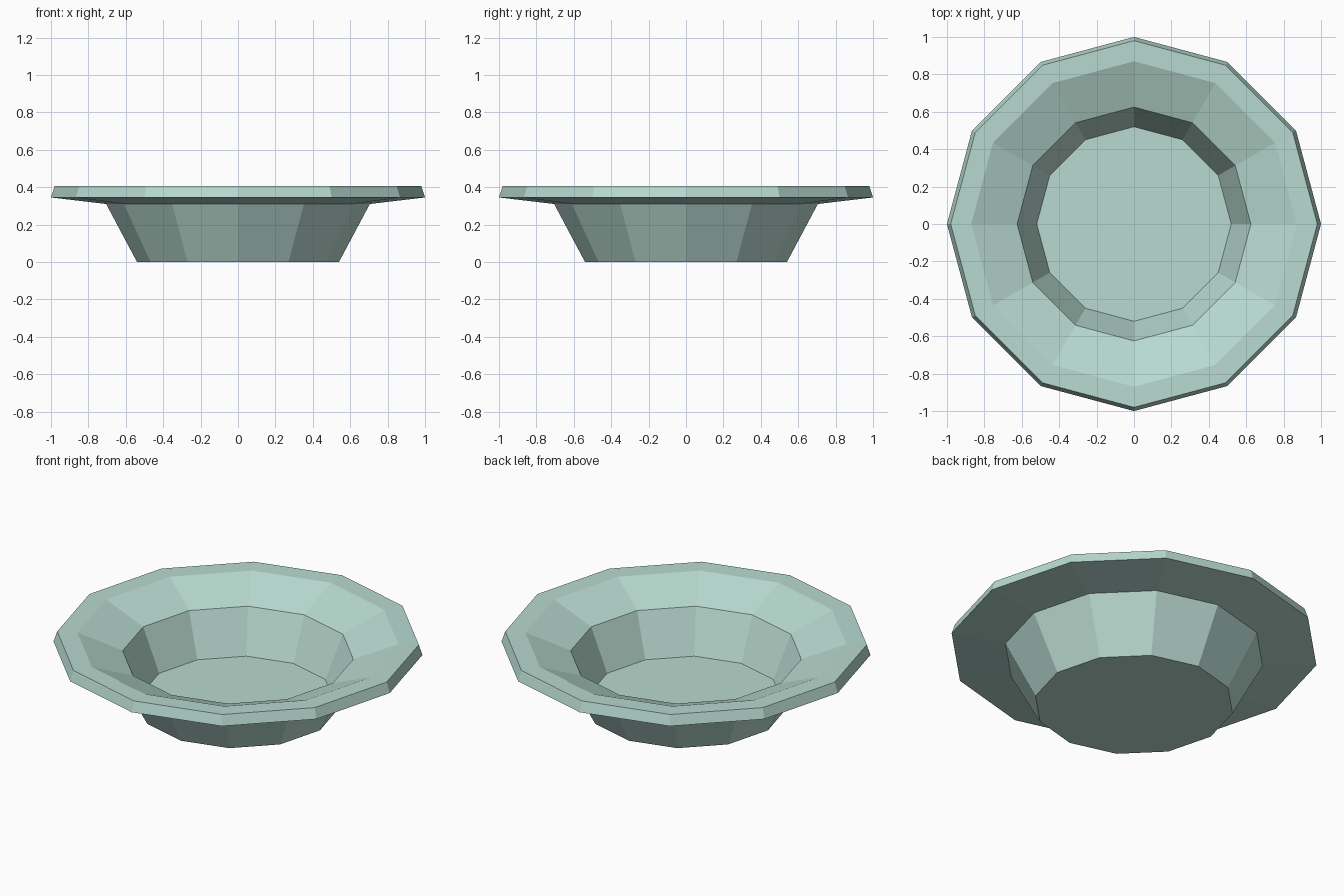
import bpy, bmesh, math

if "Cube" in bpy.data.objects:
    bpy.data.objects.remove(bpy.data.objects["Cube"])

SIDES = 12

# Cross-section of the bowl as (radius, height), from the base edge over the rim to the floor
profile = [
    (0.54, 0.0),     # foot
    (0.705, 0.31),   # top of outer wall
    (1.0, 0.345),    # lower rim edge
    (0.98, 0.405),   # upper rim edge
    (0.87, 0.403),   # inner edge of flat lip
    (0.625, 0.305),  # top of inner wall
    (0.52, 0.056),   # floor edge
]

glaze = bpy.data.materials.new("pale_green_glaze")
glaze.diffuse_color = (0.48, 0.70, 0.63, 1.0)
glaze.use_nodes = True
glaze.node_tree.nodes["Principled BSDF"].inputs["Base Color"].default_value = glaze.diffuse_color

bm = bmesh.new()
rings = []
for r, z in profile:
    rings.append([bm.verts.new((r * math.cos(2 * math.pi * i / SIDES),
                                r * math.sin(2 * math.pi * i / SIDES), z))
                  for i in range(SIDES)])

# Walls and rim
for a, b in zip(rings, rings[1:]):
    for i in range(SIDES):
        j = (i + 1) % SIDES
        bm.faces.new((a[i], a[j], b[j], b[i]))

# Underside and inner floor
bm.faces.new(rings[0][::-1])
bm.faces.new(rings[-1])
bmesh.ops.recalc_face_normals(bm, faces=bm.faces)

mesh = bpy.data.meshes.new("bowl")
bm.to_mesh(mesh)
bm.free()
mesh.materials.append(glaze)
bowl = bpy.data.objects.new("bowl", mesh)
bpy.context.collection.objects.link(bowl)
